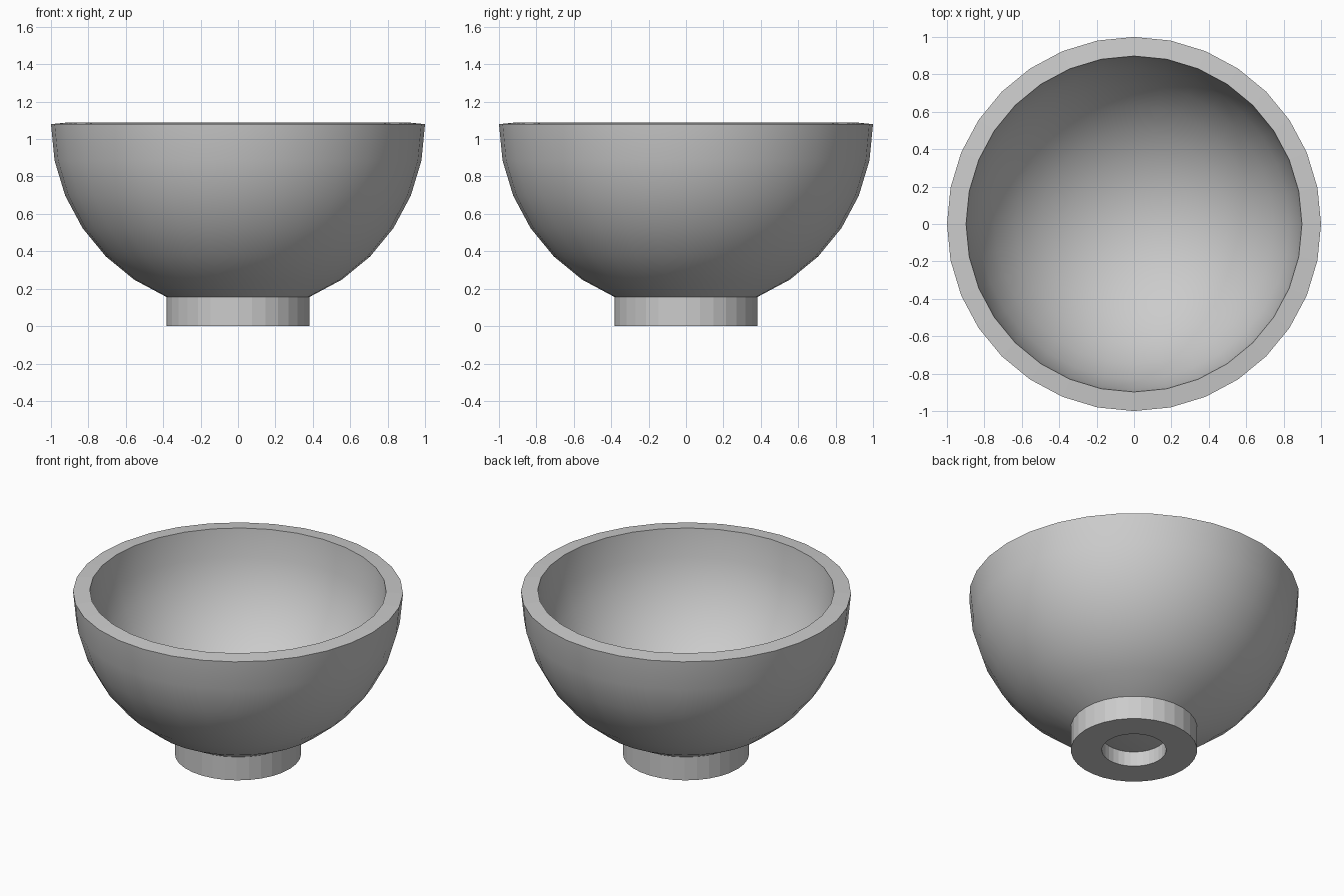
import bpy, bmesh, math

if "Cube" in bpy.data.objects:
    bpy.data.objects.remove(bpy.data.objects["Cube"])

SEGMENTS = 32
CENTER_Z = 1.08      # height of the hemisphere's equator
WALL = 0.102
STEP = math.radians(11.25)


def arc(radius, first, last):
    """Points on the hemisphere profile, counted in steps from the bottom pole."""
    d = 1 if last >= first else -1
    return [(radius * math.sin(k * STEP), CENTER_Z - radius * math.cos(k * STEP))
            for k in range(first, last + d, d)]


# Closed profile: recess in the foot, foot ring, outer shell, rim, inner shell
recess = arc(1.0, 0, 1)
outer = arc(1.0, 2, 8)
foot = [(recess[-1][0], 0), (outer[0][0], 0)]
rim = [(1.0 - WALL, CENTER_Z + 0.01)]
inner = arc(1.0 - WALL, 7, 0)
profile = recess + foot + outer + rim + inner

# Revolve the profile
bm = bmesh.new()
verts = [bm.verts.new((r, 0, z)) for r, z in profile]
edges = [bm.edges.new(pair) for pair in zip(verts, verts[1:])]
bmesh.ops.spin(bm, geom=verts + edges, cent=(0, 0, 0), axis=(0, 0, 1),
               angle=2 * math.pi, steps=SEGMENTS, use_duplicate=False)
bmesh.ops.remove_doubles(bm, verts=bm.verts, dist=0.0005)
bmesh.ops.recalc_face_normals(bm, faces=bm.faces)

# Smooth bowl surfaces, flat foot and rim
for f in bm.faces:
    lowest = min(v.co.z for v in f.verts)
    f.smooth = 0.001 < lowest < CENTER_Z - 0.01

mesh = bpy.data.meshes.new("footed_bowl")
bm.to_mesh(mesh)
bm.free()
bowl = bpy.data.objects.new("footed_bowl", mesh)
bpy.context.collection.objects.link(bowl)
